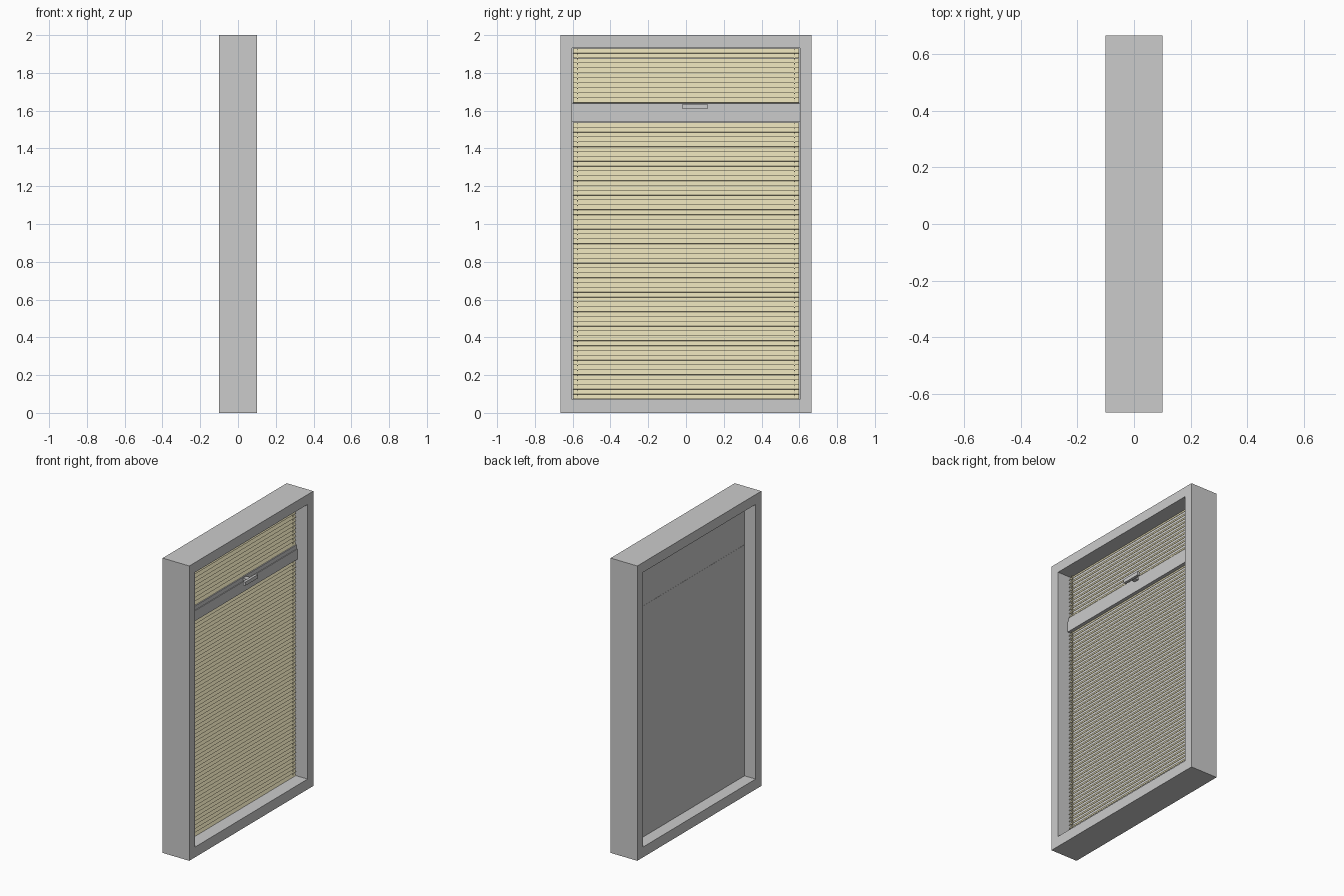
import bpy, bmesh, math
from mathutils import Matrix, Vector

if "Cube" in bpy.data.objects:
    bpy.data.objects.remove(bpy.data.objects["Cube"])

W, H, D = 1.33, 2.0, 0.2          # outer frame
IY, Z0, Z1 = 0.603, 0.07, 1.933   # opening
RAIL0, RAIL1, RAIL2 = 1.54, 1.61, 1.638

fabric = bpy.data.materials.new("blind_beige")
fabric.diffuse_color = (0.72, 0.66, 0.43, 1)
fabric.use_nodes = True
fabric.node_tree.nodes["Principled BSDF"].inputs["Base Color"].default_value = fabric.diffuse_color


def add_box(bm, lo, hi, tilt=0.0):
    """Box from lo to hi, optionally tilted about its own y axis."""
    lo, hi = Vector(lo), Vector(hi)
    m = (Matrix.Translation((lo + hi) / 2) @ Matrix.Rotation(tilt, 4, 'Y')
         @ Matrix.Diagonal((*(hi - lo), 1)))
    bmesh.ops.create_cube(bm, size=1, matrix=m)


def finish(name, bm, mat=None):
    me = bpy.data.meshes.new(name)
    bm.to_mesh(me)
    bm.free()
    ob = bpy.data.objects.new(name, me)
    bpy.context.collection.objects.link(ob)
    if mat:
        me.materials.append(mat)
    return ob


def box(name, lo, hi, mat=None):
    bm = bmesh.new()
    add_box(bm, lo, hi)
    return finish(name, bm, mat)


# Outer frame: rectangular ring profile swept through the wall depth
bm = bmesh.new()
outer = [(-W/2, 0), (W/2, 0), (W/2, H), (-W/2, H)]
inner = [(-IY, Z0), (IY, Z0), (IY, Z1), (-IY, Z1)]
rings = [[bm.verts.new((x, y, z)) for y, z in loop]
         for loop, x in ((outer, -D/2), (outer, D/2), (inner, D/2), (inner, -D/2))]
for a, b in zip(rings, rings[1:] + rings[:1]):
    for i in range(4):
        j = (i + 1) % 4
        bm.faces.new((a[i], a[j], b[j], b[i]))
bmesh.ops.recalc_face_normals(bm, faces=bm.faces)
finish("window_frame", bm)

# Panes closing the back of each light
box("lower_pane", (-0.017, -IY, Z0), (-0.011, IY, RAIL0))
box("upper_pane", (-0.017, -IY, RAIL2), (-0.011, IY, Z1))

# Meeting rail with the narrower strip on top
box("meeting_rail", (-0.018, -IY, RAIL0), (0.023, IY, RAIL1))
box("upper_sash_strip", (-0.018, -IY, RAIL1), (0.018, IY, RAIL2))

# Pull handle: stem and grip bar
box("handle_stem", (0.015, 0.03, 1.615), (0.055, 0.065, 1.63))
box("handle_grip", (0.05, -0.018, 1.61), (0.068, 0.115, 1.635))


def blind(name, z0, z1, pitch=0.0255):
    # Overlapping slats, outer edge tipped down
    n = round((z1 - z0) / pitch)
    step = (z1 - z0) / n
    bm = bmesh.new()
    for i in range(n):
        z = z0 + (i + 0.5) * step
        add_box(bm, (0.0065, -IY + 0.004, z - 0.0145),
                (0.0085, IY - 0.004, z + 0.0145), math.radians(-30))
    finish(name + "_slats", bm, fabric)
    # Ladder cords near both ends
    bm = bmesh.new()
    for y in (-0.575, 0.575):
        add_box(bm, (0.006, y - 0.002, z0), (0.0125, y + 0.002, z1))
    finish(name + "_cords", bm, fabric)


blind("lower_blind", Z0 + 0.003, RAIL0 - 0.003)
blind("upper_blind", RAIL2 + 0.003, Z1 - 0.003)
